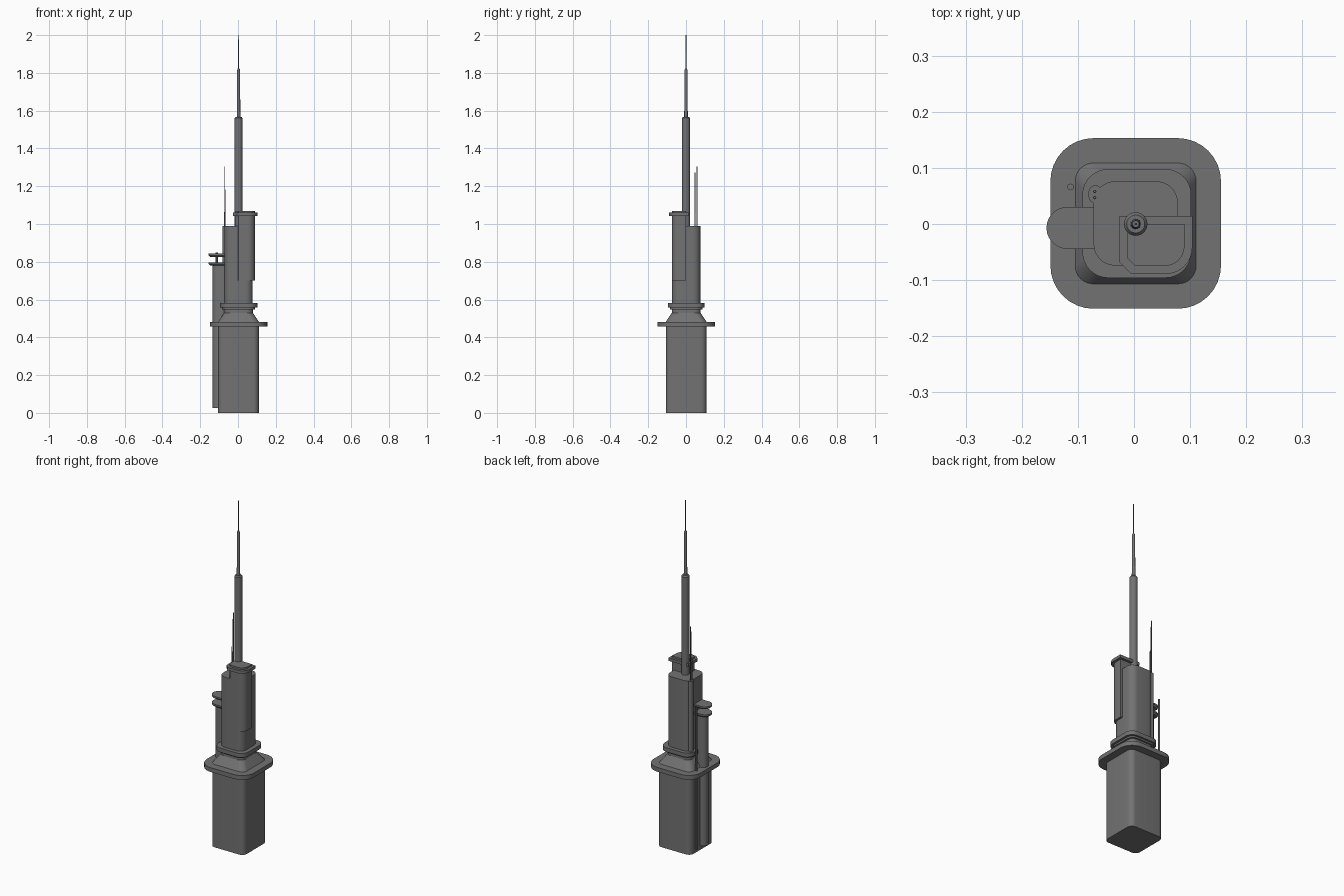
import bpy, bmesh, math

if "Cube" in bpy.data.objects:
    bpy.data.objects.remove(bpy.data.objects["Cube"])

mat = bpy.data.materials.new("dark_grey")
mat.diffuse_color = (0.17, 0.17, 0.17, 1)
mat.use_nodes = True
mat.node_tree.nodes["Principled BSDF"].inputs["Base Color"].default_value = mat.diffuse_color


def loft(name, rings, smooth=True):
    """Closed solid through a stack of (outline, z) rings."""
    bm = bmesh.new()
    loops = [[bm.verts.new((x, y, z)) for x, y in o] for o, z in rings]
    for a, b in zip(loops, loops[1:]):
        n = len(a)
        for i in range(n):
            j = (i + 1) % n
            bm.faces.new((a[i], a[j], b[j], b[i]))
    bm.faces.new(loops[0][::-1])
    bm.faces.new(loops[-1])
    bmesh.ops.recalc_face_normals(bm, faces=bm.faces)
    me = bpy.data.meshes.new(name)
    bm.to_mesh(me)
    bm.free()
    ob = bpy.data.objects.new(name, me)
    bpy.context.collection.objects.link(ob)
    me.materials.append(mat)
    if smooth:
        bpy.ops.object.select_all(action='DESELECT')
        ob.select_set(True)
        bpy.context.view_layer.objects.active = ob
        bpy.ops.object.shade_smooth_by_angle(angle=math.radians(30))
    return ob


def arc(cx, cy, r, a0, a1, n=8):
    return [(cx + r * math.cos(math.radians(a0 + (a1 - a0) * i / n)),
             cy + r * math.sin(math.radians(a0 + (a1 - a0) * i / n))) for i in range(n + 1)]


def rsquare(h, r, cx=0.003, cy=0.001):
    k = h - r
    return (arc(cx + k, cy + k, r, 0, 90) + arc(cx - k, cy + k, r, 90, 180)
            + arc(cx - k, cy - k, r, 180, 270) + arc(cx + k, cy - k, r, 270, 360))


def circle(cx, cy, r, n=24):
    return arc(cx, cy, r, 0, 360 - 360 / n, n - 1)


def dshape(x0, x1, cy, r):
    """Straight at x1, rounded end at x0."""
    return [(x1, cy + r)] + arc(x0 + r, cy, r, 90, 270, 14) + [(x1, cy - r)]


def booth(g):
    """Corner plan: square back corners, one chamfer, one round corner; g grows it."""
    x0, x1, y0, y1 = -0.012 - g, 0.090 + g, -0.075 - g, g
    r, c = 0.036 + g * 0.8, 0.014 + g * 0.5
    return ([(x1, y1), (x0, y1), (x0, y0 + c), (x0 + c, y0)]
            + arc(x1 - r, y0 + r, r, 270, 360))


# main tower body
loft("base_block", [(rsquare(0.108, 0.03), 0), (rsquare(0.108, 0.03), 0.46)])
loft("wide_flange", [(rsquare(0.152, 0.077), 0.457), (rsquare(0.152, 0.077), 0.482)])
loft("tapered_neck", [(rsquare(0.109, 0.032), 0.48), (rsquare(0.076, 0.034), 0.53),
                      (rsquare(0.076, 0.034), 0.56)])
loft("collar_lip", [(rsquare(0.086, 0.04), 0.548), (rsquare(0.086, 0.04), 0.56)])
loft("collar", [(rsquare(0.097, 0.046, 0.005), 0.557), (rsquare(0.097, 0.046, 0.005), 0.581)])
loft("upper_tower", [(rsquare(0.075, 0.038), 0.56), (rsquare(0.075, 0.038), 0.99)])

# front right corner shaft with overhanging cap
loft("corner_shaft", [(booth(0), 0.70), (booth(0), 1.07)])
loft("corner_shaft_cap", [(booth(0.014), 1.043), (booth(0.014), 1.06)])

# stepped spire
sx = 0.003
loft("spire_lower", [(circle(sx, 0, 0.021), 0.95), (circle(sx, 0, 0.021), 1.56),
                     (circle(sx, 0, 0.016), 1.567)])
loft("spire_middle", [(circle(sx, 0, 0.0095, 16), 1.56), (circle(sx, 0, 0.008, 16), 1.81),
                      (circle(sx, 0, 0.006, 16), 1.822)])
loft("spire_needle", [(circle(sx, 0, 0.0022, 8), 1.81), (circle(sx, 0, 0.0016, 8), 2.0)])

# left side shaft with two landing platforms
loft("side_shaft", [(dshape(-0.134, -0.06, -0.007, 0.026), 0.025),
                    (dshape(-0.134, -0.06, -0.007, 0.026), 0.79)])
for name, z in (("platform_lower", 0.780), ("platform_upper", 0.826)):
    loft(name, [(dshape(-0.147, -0.07, -0.007, 0.030), z),
                (dshape(-0.156, -0.07, -0.007, 0.0375), z + 0.008),
                (dshape(-0.156, -0.07, -0.007, 0.0375), z + 0.017)])

# thin pipe up the left side
loft("side_pipe", [(circle(-0.113, 0.066, 0.006, 12), 0.025), (circle(-0.113, 0.066, 0.006, 12), 0.85)])

# back left corner pillar carrying twin antennas
cap = arc(-0.069, 0.057, 0.012, 0, 180) + arc(-0.069, 0.049, 0.012, 180, 360)
loft("antenna_pillar", [(cap, 0.57), (cap, 0.99)])
for name, y, top in (("antenna_tall", 0.058, 1.305), ("antenna_short", 0.047, 1.272)):
    loft(name, [(circle(-0.07, y, 0.003, 8), 0.98), (circle(-0.07, y, 0.0022, 8), top)])
